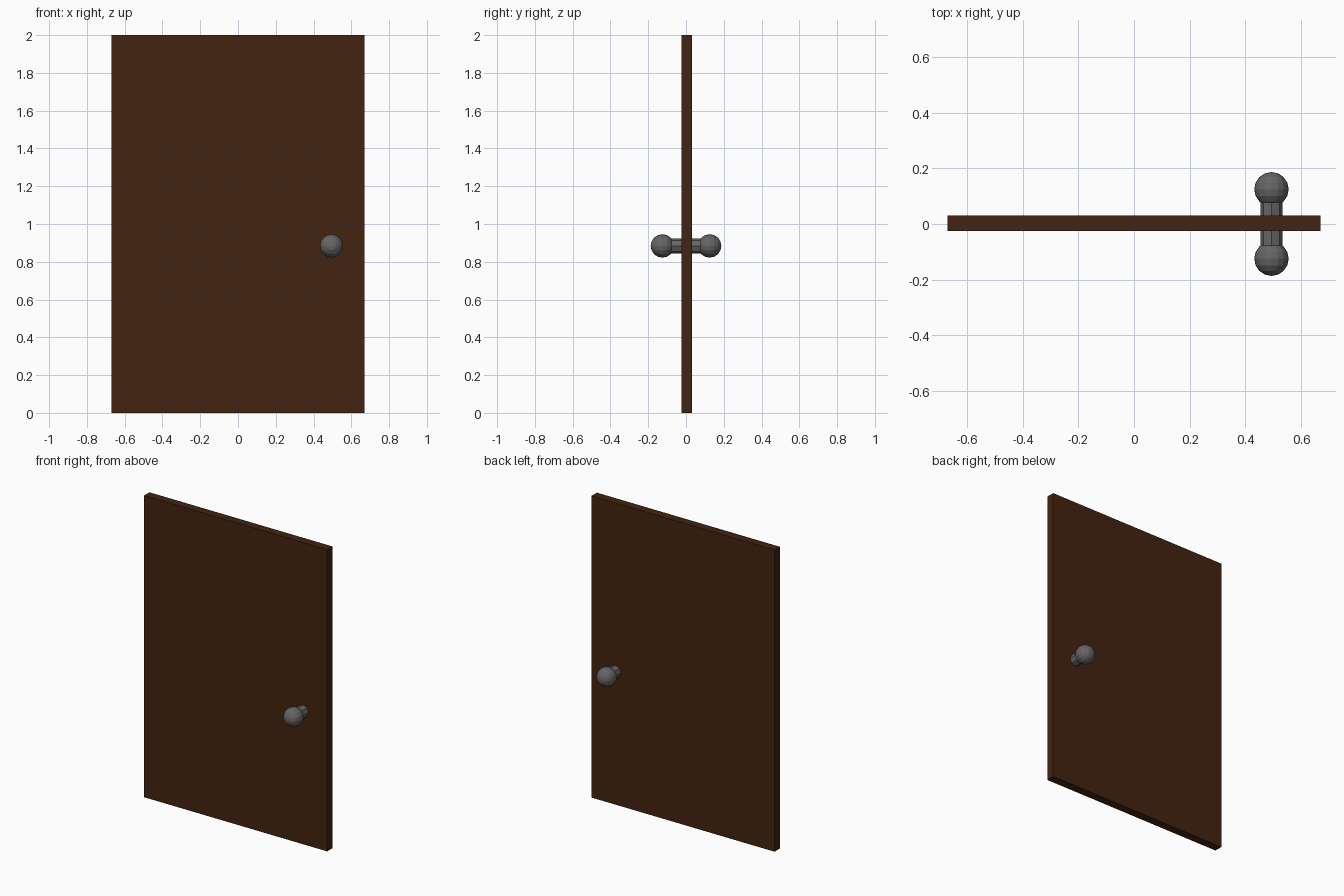
import bpy, math

if "Cube" in bpy.data.objects:
    bpy.data.objects.remove(bpy.data.objects["Cube"])

def material(name, rgb):
    m = bpy.data.materials.new(name)
    m.diffuse_color = (*rgb, 1)
    m.use_nodes = True
    m.node_tree.nodes["Principled BSDF"].inputs["Base Color"].default_value = m.diffuse_color
    return m

wood = material("dark_brown_wood", (0.056, 0.017, 0.005))
metal = material("grey_metal", (0.13, 0.13, 0.13))

KNOB_X, KNOB_Z, KNOB_Y = 0.495, 0.884, 0.125

def finish(name, mat):
    ob = bpy.context.object
    ob.name = name
    ob.data.materials.append(mat)
    return ob

# Door slab
bpy.ops.mesh.primitive_cube_add(size=1, location=(0, 0.003, 1))
door = finish("door_panel", wood)
door.scale = (1.342, 0.056, 2)

# Eight-sided spindle through the door
bpy.ops.mesh.primitive_cylinder_add(vertices=8, radius=0.04, depth=2 * KNOB_Y,
                                    location=(KNOB_X, 0, KNOB_Z),
                                    rotation=(math.pi / 2, 0, 0))
finish("knob_spindle", metal)

# Round knob on each side, poles along the spindle
for side, y in (("front", -KNOB_Y), ("back", KNOB_Y)):
    bpy.ops.mesh.primitive_uv_sphere_add(segments=16, ring_count=8, radius=0.062,
                                         location=(KNOB_X, y, KNOB_Z),
                                         rotation=(math.pi / 2, 0, 0))
    finish(side + "_knob", metal)
